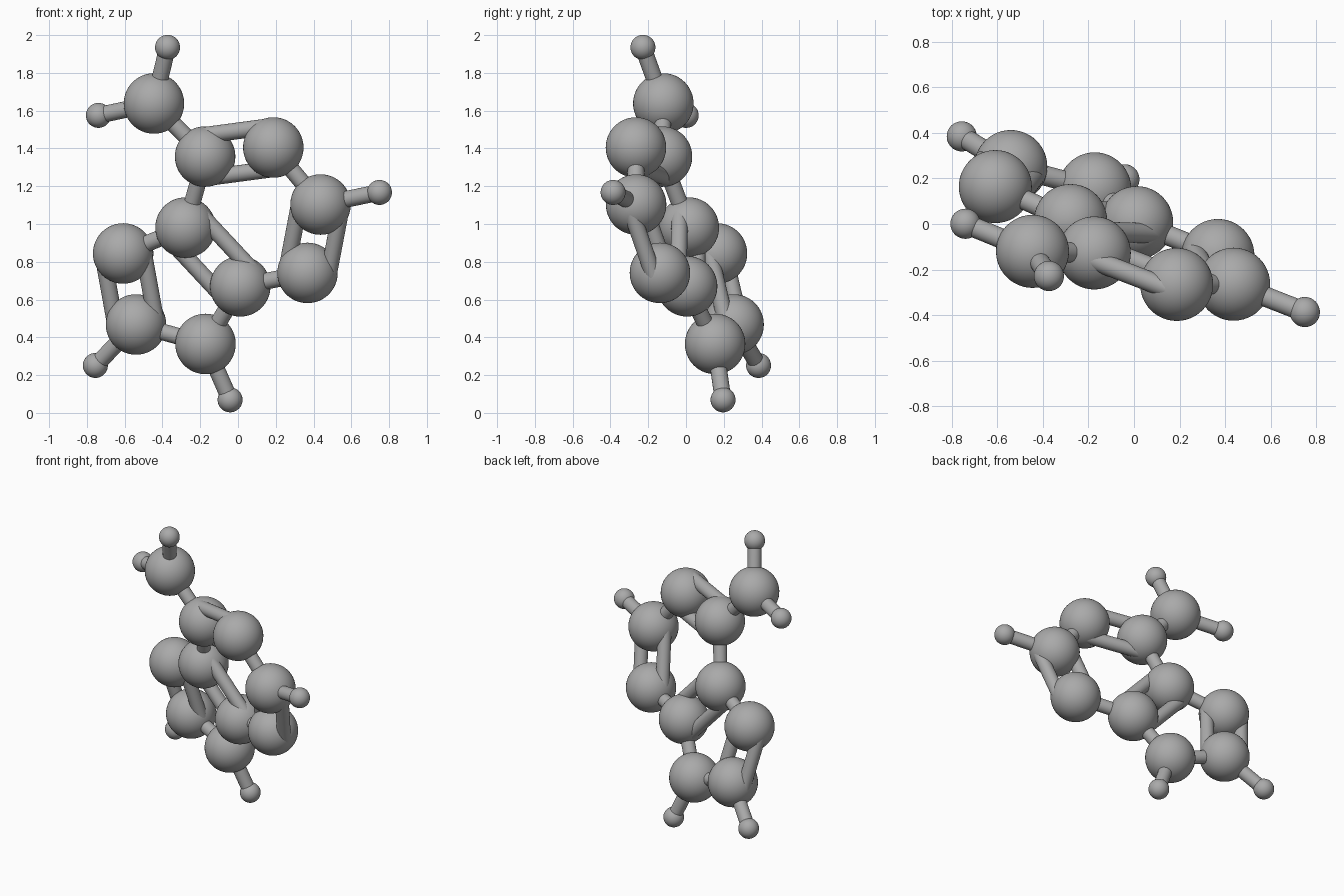
import bpy
from mathutils import Vector

cube = bpy.data.objects.get("Cube")
if cube:
    bpy.data.objects.remove(cube, do_unlink=True)

grey = bpy.data.materials.new("plain_grey")
grey.use_nodes = True
grey.diffuse_color = (0.4, 0.4, 0.4, 1)
grey.node_tree.nodes["Principled BSDF"].inputs["Base Color"].default_value = (0.4, 0.4, 0.4, 1)

BIG, SMALL, ROD = 0.16, 0.066, 0.044
OFFSET = 0.115                                      # half spacing of paired rods
NORMAL = Vector((0.314, 0.912, 0.262)).normalized()  # plane of both rings

# Ball centres: two fused rings, one side group, and small end balls
balls = {
    "side_ball": (-0.445, -0.12, 1.638),
    "upper_joint": (-0.174, -0.127, 1.357),
    "upper_corner": (0.187, -0.265, 1.405),
    "outer_corner": (0.437, -0.264, 1.103),
    "lower_corner": (0.368, -0.138, 0.741),
    "shared_low": (0.012, 0.006, 0.670),
    "shared_high": (-0.278, 0.015, 0.981),
    "small_ring_top": (-0.608, 0.164, 0.844),
    "small_ring_left": (-0.540, 0.252, 0.468),
    "small_ring_base": (-0.172, 0.154, 0.365),
}
ends = {
    "top_end": ((-0.373, -0.228, 1.935), "side_ball"),
    "left_end": ((-0.739, 0.001, 1.575), "side_ball"),
    "right_end": ((0.749, -0.386, 1.167), "outer_corner"),
    "low_left_end": ((-0.755, 0.384, 0.251), "small_ring_left"),
    "base_end": ((-0.042, 0.196, 0.069), "small_ring_base"),
}
single_rods = [
    ("side_ball", "upper_joint"), ("upper_joint", "shared_high"),
    ("upper_corner", "outer_corner"), ("lower_corner", "shared_low"),
    ("shared_low", "small_ring_base"), ("shared_high", "small_ring_top"),
    ("small_ring_left", "small_ring_base"),
]
paired_rods = [
    ("upper_joint", "upper_corner"), ("outer_corner", "lower_corner"),
    ("shared_low", "shared_high"), ("small_ring_top", "small_ring_left"),
]


def finish(name):
    ob = bpy.context.object
    ob.name = name
    ob.data.materials.append(grey)
    bpy.ops.object.shade_smooth_by_angle()


def ball(name, centre, radius):
    bpy.ops.mesh.primitive_uv_sphere_add(segments=48, ring_count=32, radius=radius, location=centre)
    finish(name)


def rod(name, a, b):
    a, b = Vector(a), Vector(b)
    turn = (b - a).to_track_quat('Z', 'Y').to_euler()
    bpy.ops.mesh.primitive_cylinder_add(vertices=32, radius=ROD, depth=(b - a).length,
                                        location=(a + b) / 2, rotation=turn)
    finish(name)


# Large balls
for name, centre in balls.items():
    ball(name, centre, BIG)

# Small end balls with their rods
for name, (centre, parent) in ends.items():
    ball(name + "_ball", centre, SMALL)
    rod(name + "_rod", balls[parent], centre)

# Single rods
for a, b in single_rods:
    rod(f"rod_{a}_to_{b}", balls[a], balls[b])

# Paired rods, spread within the ring plane
for a, b in paired_rods:
    p, q = Vector(balls[a]), Vector(balls[b])
    shift = NORMAL.cross(q - p).normalized() * OFFSET
    for side, sign in (("first", 1), ("second", -1)):
        rod(f"{side}_rod_{a}_to_{b}", p + shift * sign, q + shift * sign)
